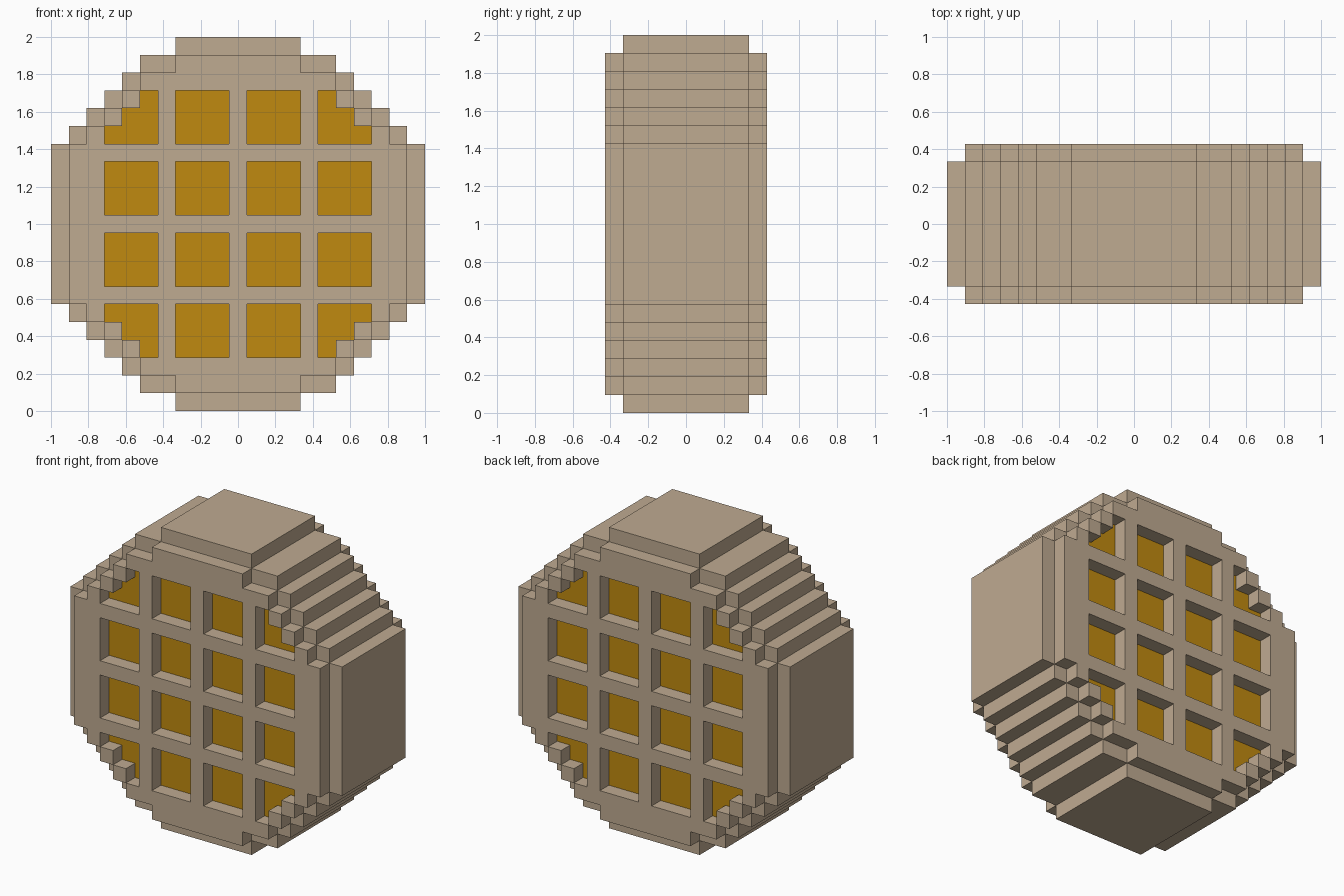
import bpy
import bmesh
import math

if "Cube" in bpy.data.objects:
    bpy.data.objects.remove(bpy.data.objects["Cube"], do_unlink=True)

U = 2 / 21  # size of one block


def make_material(name, color):
    mat = bpy.data.materials.new(name)
    mat.use_nodes = True
    mat.diffuse_color = color
    bsdf = mat.node_tree.nodes["Principled BSDF"]
    bsdf.inputs["Base Color"].default_value = color
    bsdf.inputs["Roughness"].default_value = 0.8
    return mat


TAN = make_material("tan", (0.52, 0.405, 0.283, 1))
AMBER = make_material("amber", (0.527, 0.254, 0.005, 1))

SIDES = [(1, 0), (0, 1), (-1, 0), (0, -1)]


def inset(cells):
    """Keep the cells whose four neighbours are all present."""
    return {(x, z) for x, z in cells
            if all((x + dx, z + dz) in cells for dx, dz in SIDES)}


def slab(name, cells, y0, y1, amber_cells=()):
    """Closed blocky slab from y0 to y1, with amber caps on chosen cells."""
    bm = bmesh.new()

    def quad(points, mat=0):
        verts = [bm.verts.new((x * U, y * U, z * U + 1)) for x, y, z in points]
        bm.faces.new(verts).material_index = mat

    for x, z in sorted(cells):
        mat = 1 if (x, z) in amber_cells else 0
        ring = [(x - .5, z - .5), (x + .5, z - .5), (x + .5, z + .5), (x - .5, z + .5)]
        quad([(a, y0, b) for a, b in ring], mat)
        quad([(a, y1, b) for a, b in reversed(ring)], mat)
        for dx, dz in SIDES:
            if (x + dx, z + dz) not in cells:
                ax, az = x + (dx - dz) / 2, z + (dz + dx) / 2
                bx, bz = x + (dx + dz) / 2, z + (dz - dx) / 2
                quad([(ax, y0, az), (bx, y0, bz), (bx, y1, bz), (ax, y1, az)])

    # Weld the cells and merge flat areas into large faces
    bmesh.ops.remove_doubles(bm, verts=bm.verts[:], dist=1e-4)
    bmesh.ops.dissolve_limit(bm, angle_limit=math.radians(1), verts=bm.verts[:],
                             edges=bm.edges[:], delimit={'MATERIAL'})
    mesh = bpy.data.meshes.new(name)
    bm.to_mesh(mesh)
    bm.free()
    mesh.materials.append(TAN)
    if amber_cells:
        mesh.materials.append(AMBER)
    obj = bpy.data.objects.new(name, mesh)
    bpy.context.collection.objects.link(obj)
    return obj


# Stepped disc: half width in blocks for each row away from the middle
HALF_WIDTH = [10] * 5 + [9, 8, 7, 6, 5, 3]
disc = {(x, z) for z in range(-10, 11) for x in range(-10, 11)
        if abs(x) <= HALF_WIDTH[abs(z)]}

# Square pockets three blocks wide, kept inside a one-block rim
face = inset(disc)
pockets = {(x, z) for x, z in inset(face)
           if abs(x) in (1, 2, 3, 5, 6, 7) and abs(z) in (1, 2, 3, 5, 6, 7)}
grid = face - pockets

# Core disc with amber pocket floors, and a raised grid on each side
slab("core_disc", disc, -3.5, 3.5, pockets)
slab("front_grid", grid, -4.5, -3.5)
slab("back_grid", grid, 3.5, 4.5)
